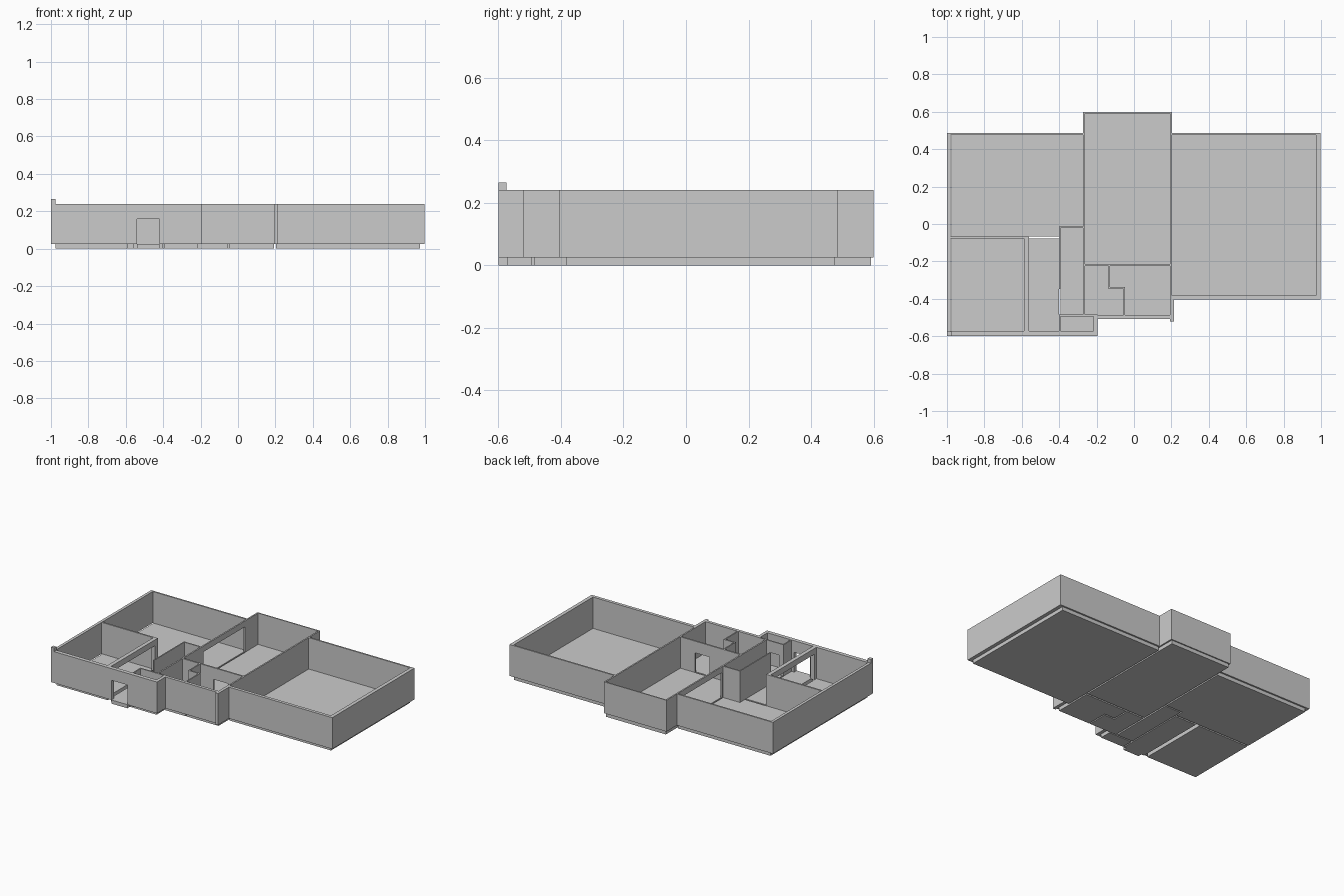
import bpy, bmesh

if "Cube" in bpy.data.objects:
    bpy.data.objects.remove(bpy.data.objects["Cube"])

FLOOR, TOP, DOOR, BEAM = 0.025, 0.24, 0.16, 0.2


def add_boxes(name, boxes):
    """One object made of axis-aligned boxes (x0, x1, y0, y1, z0, z1)."""
    bm = bmesh.new()
    for x0, x1, y0, y1, z0, z1 in boxes:
        vs = bmesh.ops.create_cube(bm, size=1)["verts"]
        for v in vs:
            v.co.x = x1 if v.co.x > 0 else x0
            v.co.y = y1 if v.co.y > 0 else y0
            v.co.z = z1 if v.co.z > 0 else z0
    me = bpy.data.meshes.new(name)
    bm.to_mesh(me)
    bm.free()
    bpy.context.collection.objects.link(bpy.data.objects.new(name, me))


def wall(name, x0, x1, y0, y1, gap=None, head=DOOR):
    """Straight wall with an optional opening (start, end) along its length."""
    if not gap:
        return add_boxes(name, [(x0, x1, y0, y1, FLOOR, TOP)])
    a, b = gap
    if x1 - x0 > y1 - y0:
        parts = [(x0, a, y0, y1, FLOOR, TOP), (b, x1, y0, y1, FLOOR, TOP),
                 (a, b, y0, y1, head, TOP)]
    else:
        parts = [(x0, x1, y0, a, FLOOR, TOP), (x0, x1, b, y1, FLOOR, TOP),
                 (x0, x1, a, b, head, TOP)]
    add_boxes(name, parts)


def floor(name, *rects):
    add_boxes(name, [r + (0, FLOOR) for r in rects])


# outer walls, left wing
wall("left_wall", -1, -0.98, -0.6, 0.487)
wall("left_back_wall", -0.98, -0.272, 0.476, 0.487)
wall("left_front_wall", -0.98, -0.195, -0.6, -0.573, (-0.54, -0.42))
add_boxes("corner_post", [(-1, -0.975, -0.6, -0.575, TOP, 0.265)])
wall("left_wing_end_wall", -0.217, -0.195, -0.573, -0.487)

# outer walls, middle and right wing
wall("middle_back_wall", -0.262, 0.193, 0.592, 0.6)
wall("middle_front_wall", -0.195, 0.193, -0.508, -0.487)
wall("middle_right_wall", 0.193, 0.203, -0.404, 0.6)
wall("front_stub_wall", 0.193, 0.214, -0.522, -0.404)
wall("right_back_wall", 0.203, 0.973, 0.476, 0.487)
wall("right_end_wall", 0.973, 0.998, -0.404, 0.487)
wall("right_front_wall", 0.203, 0.973, -0.404, -0.382)

# partitions
wall("spine_wall", -0.272, -0.262, -0.487, 0.6, (0.0, 0.45), BEAM)
wall("bedroom_back_wall", -0.98, -0.561, -0.078, -0.067)
wall("bedroom_side_wall", -0.588, -0.561, -0.573, -0.078, (-0.55, -0.1), BEAM)
wall("hall_back_wall", -0.4, -0.272, -0.022, -0.013)
wall("hall_side_wall", -0.4, -0.392, -0.348, -0.022)
wall("closet_side_wall", -0.4, -0.392, -0.573, -0.487)
wall("closet_back_wall", -0.4, -0.195, -0.494, -0.485, (-0.37, -0.29))
wall("kitchen_back_wall", -0.262, 0.193, -0.225, -0.214, (-0.03, 0.08))
wall("bath_upper_wall", -0.135, -0.127, -0.348, -0.225, (-0.33, -0.24))
wall("bath_step_wall", -0.135, -0.048, -0.348, -0.338)
wall("bath_lower_wall", -0.056, -0.048, -0.487, -0.348)

# floor slabs, one per room
floor("living_floor", (-0.975, -0.4, -0.067, 0.476), (-0.4, -0.272, -0.013, 0.476))
floor("middle_floor", (-0.262, 0.193, -0.214, 0.592))
floor("right_floor", (0.203, 0.973, -0.382, 0.476))
floor("bedroom_floor", (-0.975, -0.588, -0.573, -0.078))
floor("entry_floor", (-0.561, -0.4, -0.573, -0.078), (-0.54, -0.42, -0.6, -0.573))
floor("hall_floor", (-0.392, -0.272, -0.485, -0.022))
floor("closet_floor", (-0.392, -0.217, -0.573, -0.494))
floor("bath_floor", (-0.262, -0.135, -0.487, -0.225), (-0.135, -0.056, -0.487, -0.348))
floor("kitchen_floor", (-0.127, 0.193, -0.338, -0.225), (-0.048, 0.193, -0.487, -0.338))
